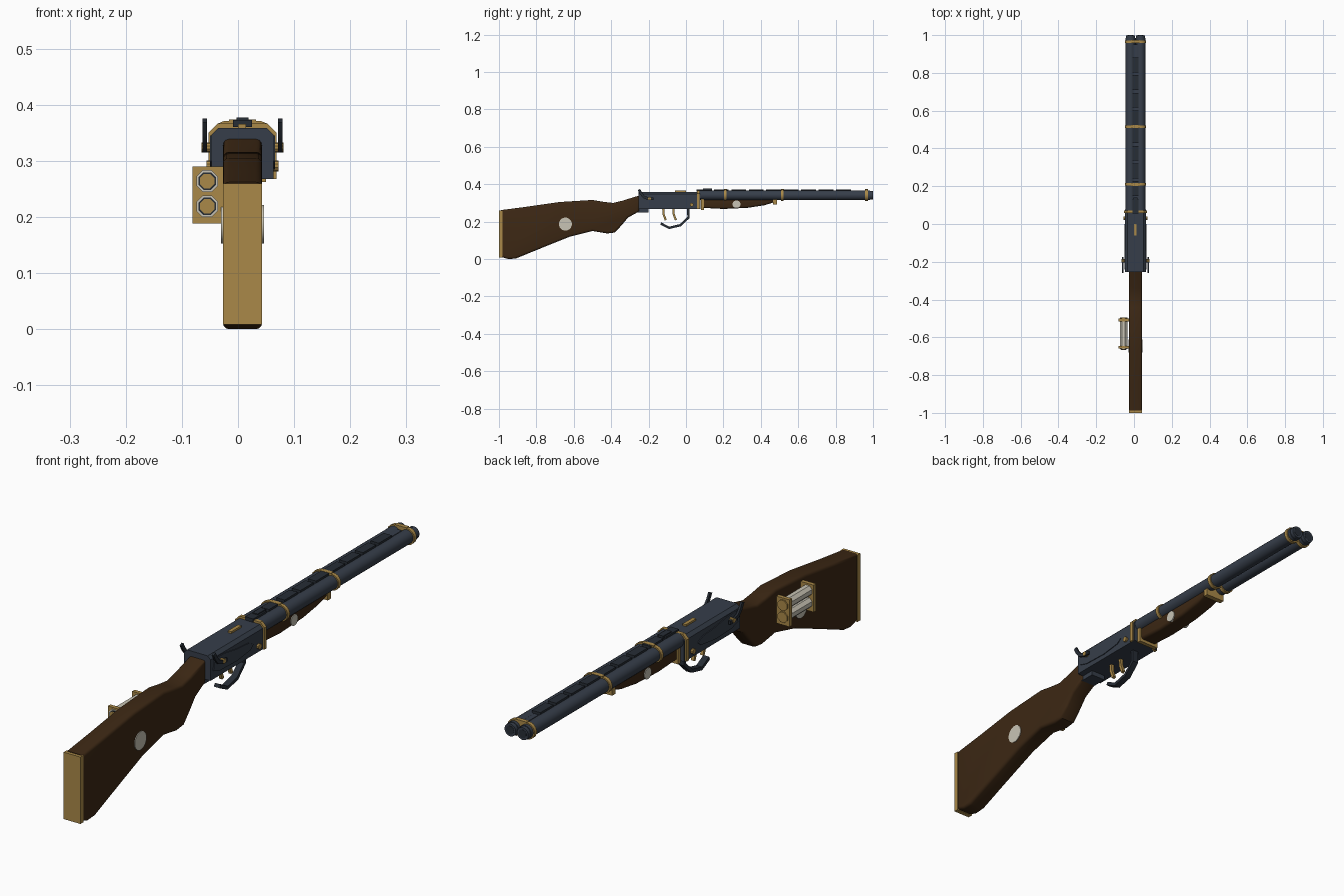
import bpy, bmesh, math
from mathutils import Matrix, Vector

cube = bpy.data.objects.get("Cube")
if cube:
    bpy.data.objects.remove(cube, do_unlink=True)

CX = 0.008          # centre plane of the gun
BARREL_Z = 0.341


def material(name, rgb):
    m = bpy.data.materials.new(name)
    m.use_nodes = True
    m.diffuse_color = (*rgb, 1)
    m.node_tree.nodes["Principled BSDF"].inputs["Base Color"].default_value = (*rgb, 1)
    return m


STEEL = material("blued steel", (0.037, 0.048, 0.068))
DARK = material("dark steel", (0.02, 0.026, 0.036))
BRASS = material("brass", (0.40, 0.25, 0.065))
WOOD = material("dark wood", (0.046, 0.021, 0.007))
SILVER = material("pale silver", (0.58, 0.55, 0.46))


def finish(name, bm, mat):
    bmesh.ops.recalc_face_normals(bm, faces=bm.faces)
    me = bpy.data.meshes.new(name)
    bm.to_mesh(me)
    bm.free()
    me.materials.append(mat)
    ob = bpy.data.objects.new(name, me)
    bpy.context.collection.objects.link(ob)
    bpy.ops.object.select_all(action="DESELECT")
    ob.select_set(True)
    bpy.context.view_layer.objects.active = ob
    bpy.ops.object.shade_smooth_by_angle(angle=math.radians(35))
    return ob


def prism(name, pts, axis, a, b, mat, bevel=0.0, segments=3):
    """Extrude a profile along x (points are y,z) or along y (points are x,z)."""
    def place(p, d):
        return (d, p[0], p[1]) if axis == "x" else (p[0], d, p[1])
    bm = bmesh.new()
    face = bm.faces.new([bm.verts.new(place(p, a)) for p in pts])
    res = bmesh.ops.extrude_face_region(bm, geom=[face])
    top = [g for g in res["geom"] if isinstance(g, bmesh.types.BMFace)][0]
    verts = [g for g in res["geom"] if isinstance(g, bmesh.types.BMVert)]
    bmesh.ops.translate(bm, verts=verts, vec=Vector(place((0, 0), b - a)))
    if bevel:
        edges = list(set(face.edges) | set(top.edges))
        bmesh.ops.bevel(bm, geom=edges, offset=bevel, segments=segments,
                        profile=0.5, affect="EDGES", clamp_overlap=True)
    return finish(name, bm, mat)


def box(name, x, y, z, mat):
    return prism(name, [(x[0], z[0]), (x[1], z[0]), (x[1], z[1]), (x[0], z[1])],
                 "y", y[0], y[1], mat)


def rod(name, axis, centre, r, a, b, mat, sides=20):
    turn = math.pi / sides
    pts = [(centre[0] + r * math.cos(turn + 2 * math.pi * i / sides),
            centre[1] + r * math.sin(turn + 2 * math.pi * i / sides)) for i in range(sides)]
    return prism(name, pts, axis, a, b, mat)


def ribbon(name, path, width, x0, x1, mat):
    """Flat bent strip following a path in the y,z plane."""
    left, right = [], []
    for i, p in enumerate(path):
        d = Vector(path[min(i + 1, len(path) - 1)]) - Vector(path[max(i - 1, 0)])
        n = Vector((-d.y, d.x)).normalized() * width / 2
        left.append(tuple(Vector(p) + n))
        right.append(tuple(Vector(p) - n))
    return prism(name, left + right[::-1], "x", x0, x1, mat)


# Shoulder stock with its butt plate and round side inlay
stock = [(-0.988, 0.262), (-0.85, 0.28), (-0.676, 0.305), (-0.5, 0.316), (-0.44, 0.306),
         (-0.39, 0.3), (-0.34, 0.312), (-0.25, 0.34), (-0.25, 0.255), (-0.31, 0.222),
         (-0.345, 0.18), (-0.38, 0.142), (-0.42, 0.137), (-0.5, 0.15), (-0.62, 0.12),
         (-0.77, 0.06), (-0.91, 0.003), (-0.95, 0.0), (-0.988, 0.012)]
prism("stock", stock, "x", CX - 0.035, CX + 0.035, WOOD, 0.011)
box("butt_plate", (CX - 0.035, CX + 0.035), (-1, -0.982), (0.008, 0.26), BRASS)
rod("stock_inlay", "x", (-0.645, 0.187), 0.035, CX - 0.038, CX + 0.038, SILVER, 16)


def chamfered(half, bottom, top, cut):
    return [(CX - half, bottom), (CX + half, bottom), (CX + half, top - cut),
            (CX + half - cut, top), (CX - half + cut, top), (CX - half, top - cut)]


# Receiver with brass front frame and top catch
prism("receiver", chamfered(0.055, 0.268, 0.359, 0.012), "y", -0.254, 0.078, STEEL)
prism("receiver_frame", chamfered(0.061, 0.268, 0.367, 0.017), "y", 0.058, 0.072, BRASS)
box("top_catch", (CX - 0.008, CX + 0.006), (-0.06, 0.0), (0.355, 0.366), BRASS)
box("receiver_tang", (CX - 0.03, CX + 0.03), (-0.262, -0.2), (0.25, 0.3), STEEL)

# Lock plates, hammers and pins on both sides
plate = [(-0.24, 0.3), (-0.2, 0.288), (-0.1, 0.285), (-0.02, 0.295), (0.0, 0.31),
         (-0.03, 0.325), (-0.1, 0.33), (-0.17, 0.342), (-0.23, 0.345)]
hammer = [(-0.175, 0.322), (-0.2, 0.322), (-0.225, 0.332), (-0.24, 0.35), (-0.252, 0.372)]
for side, label in ((1, "left"), (-1, "right")):
    def out(d):
        return CX + side * d
    prism(label + "_lock_plate", plate, "x", out(0.053), out(0.058), STEEL)
    ribbon(label + "_hammer", hammer, 0.014, out(0.063), out(0.071), DARK)
    rod(label + "_hammer_pin", "x", (-0.195, 0.324), 0.009, out(0.05), out(0.073), BRASS, 10)
    rod(label + "_hinge_pin", "x", (0.03, 0.291), 0.01, out(0.05), out(0.064), BRASS, 10)

# Triggers and open guard
for i, y in enumerate((-0.122, -0.068)):
    ribbon(f"trigger_{i + 1}", [(y, 0.275), (y + 0.002, 0.24), (y + 0.014, 0.208)],
           0.011, CX - 0.006, CX + 0.006, BRASS)
guard = [(0.012, 0.275), (0.013, 0.222), (-0.03, 0.181), (-0.09, 0.167), (-0.135, 0.19)]
ribbon("trigger_guard", guard, 0.013, CX - 0.012, CX + 0.012, DARK)

# Twin barrels with muzzle collars and bores
for side, label in ((1, "left"), (-1, "right")):
    c = (CX + side * 0.026, BARREL_Z)
    rod(label + "_barrel", "y", c, 0.026, 0.07, 0.985, STEEL, 24)
    rod(label + "_muzzle", "y", c, 0.0235, 0.98, 0.999, STEEL, 24)
    rod(label + "_bore", "y", c, 0.016, 0.99, 1.0, DARK, 20)
    for i, y in enumerate((0.21, 0.515, 0.965)):
        rod(f"{label}_band_{i + 1}", "y", c, 0.031, y - 0.007, y + 0.007, BRASS, 16)
for i, y in enumerate((0.21, 0.515, 0.965)):
    box(f"band_bridge_{i + 1}", (CX - 0.024, CX + 0.024), (y - 0.008, y + 0.008),
        (0.355, 0.374), BRASS)

# Raised top rib made of short segments
box("rib_base", (CX - 0.01, CX + 0.01), (0.07, 0.95), (0.345, 0.363), STEEL)
for i in range(9):
    y = 0.055 + i * 0.0935
    box(f"rib_segment_{i + 1}", (CX - 0.017, CX + 0.017), (y, y + 0.078), (0.36, 0.373), DARK)
box("rear_sight", (CX - 0.011, CX + 0.011), (0.09, 0.14), (0.365, 0.377), DARK)

# Wooden fore-end with brass brackets and inlay
forend = [(0.09, 0.328), (0.09, 0.274), (0.2, 0.268), (0.33, 0.274), (0.42, 0.288),
          (0.475, 0.305), (0.475, 0.328)]
prism("fore_end", forend, "x", CX - 0.036, CX + 0.036, WOOD, 0.011)
box("fore_end_rear_bracket", (CX - 0.042, CX + 0.042), (0.08, 0.096), (0.262, 0.325), BRASS)
box("fore_end_front_bracket", (CX - 0.04, CX + 0.04), (0.466, 0.486), (0.292, 0.328), BRASS)
rod("fore_end_inlay", "x", (0.27, 0.293), 0.021, CX - 0.039, CX + 0.039, SILVER, 14)

# Cartridge holder on the right side of the stock
for i, y in enumerate((-0.66, -0.515)):
    box(f"holder_plate_{i + 1}", (-0.081, -0.025), (y, y + 0.015), (0.188, 0.29), BRASS)
for i, z in enumerate((0.264, 0.219)):
    c = (-0.055, z)
    rod(f"cartridge_{i + 1}", "y", c, 0.021, -0.663, -0.505, SILVER, 8)
    rod(f"cartridge_ring_{i + 1}", "y", c, 0.017, -0.665, -0.66, DARK, 8)
    rod(f"cartridge_primer_{i + 1}", "y", c, 0.014, -0.667, -0.66, BRASS, 8)
    rod(f"cartridge_cap_{i + 1}", "y", c, 0.021, -0.51, -0.495, BRASS, 8)
